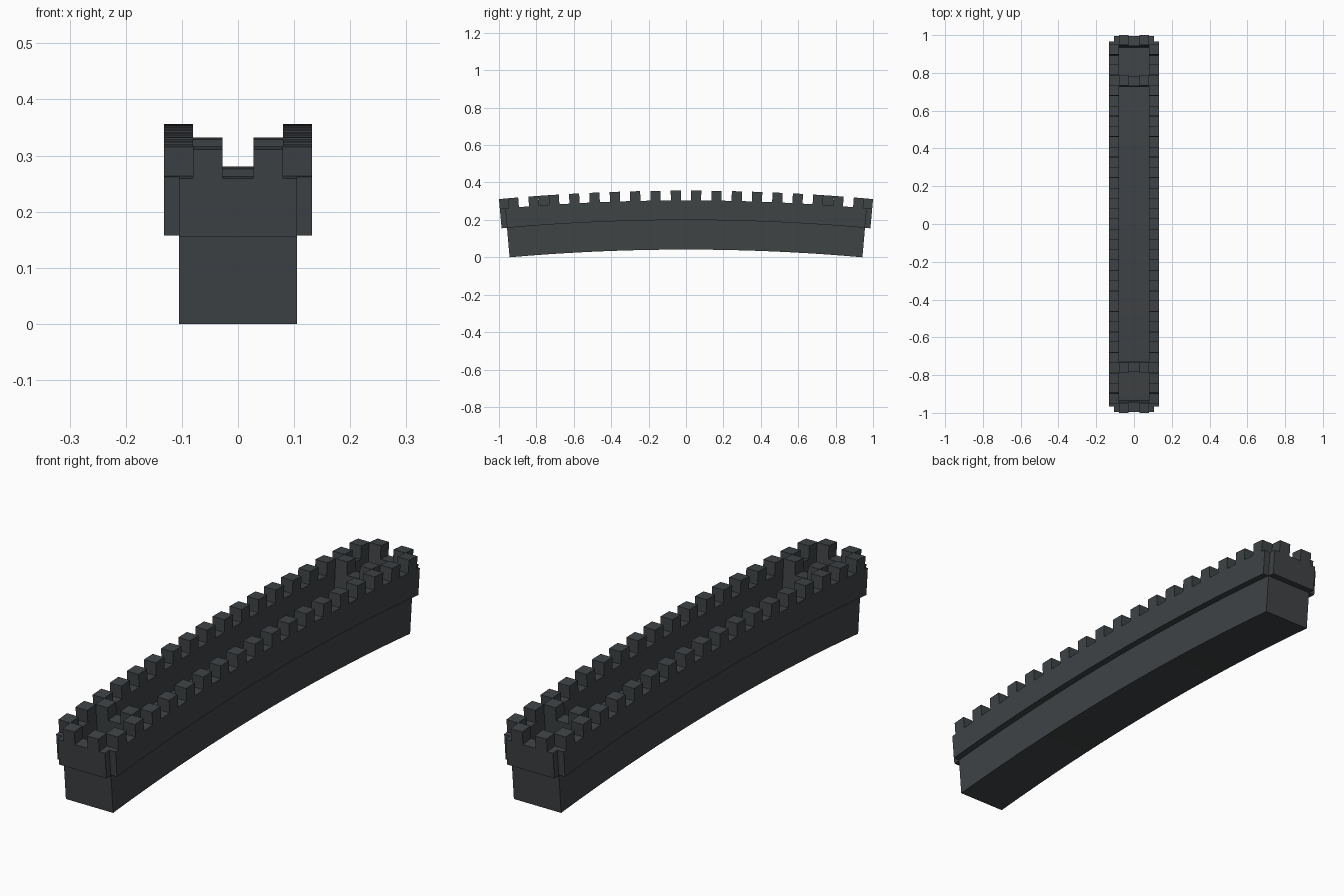
import bpy, bmesh
from math import sin, cos

if "Cube" in bpy.data.objects:
    bpy.data.objects.remove(bpy.data.objects["Cube"])

R = 10.785                 # radius of the arched underside
RT = R + 0.315             # radius at the merlon tops, where lengths are measured
END = 0.972                # half length of the wall
T_BASE, T_WALK, T_TOP = 0.158, 0.263, 0.315   # base top, parapet top, merlon top
X_BASE, X_IN, X_OUT = 0.105, 0.08, 0.132
M_IN = 0.028               # half width of the gap between end merlons
PITCH = 0.1089             # merlon spacing along the sides
DROP = R * cos(END / RT)

stone = bpy.data.materials.new("dark_stone")
stone.diffuse_color = (0.05, 0.056, 0.06, 1)
stone.use_nodes = True
stone.node_tree.nodes["Principled BSDF"].inputs["Base Color"].default_value = stone.diffuse_color


def bend(x, s, t):
    a = s / RT
    return (x, (R + t) * sin(a), (R + t) * cos(a) - DROP)


def add_block(bm, x0, x1, s0, s1, t0, t1, seg=1, bottom=True):
    """Box bent along the arch, cut into seg slices."""
    rings = []
    for i in range(seg + 1):
        s = s0 + (s1 - s0) * i / seg
        rings.append([bm.verts.new(bend(x, s, t))
                      for x, t in ((x0, t0), (x1, t0), (x1, t1), (x0, t1))])
    for a, b in zip(rings, rings[1:]):
        for k in range(4):
            if k or bottom:
                n = (k + 1) % 4
                bm.faces.new((a[k], a[n], b[n], b[k]))
    bm.faces.new(rings[0][::-1])
    bm.faces.new(rings[-1])


def make(name, blocks):
    bm = bmesh.new()
    for b in blocks:
        add_block(bm, *b)
    bmesh.ops.recalc_face_normals(bm, faces=bm.faces)
    me = bpy.data.meshes.new(name)
    bm.to_mesh(me)
    bm.free()
    me.materials.append(stone)
    ob = bpy.data.objects.new(name, me)
    bpy.context.collection.objects.link(ob)


def cross_wall(name, half_width, s0, s1):
    """Wall across the walkway carrying two merlons."""
    blocks = [(-half_width, half_width, s0, s1, T_BASE, T_WALK)]
    for x0, x1 in ((-X_IN, -M_IN), (M_IN, X_IN)):
        blocks.append((x0, x1, s0, s1, T_WALK, T_TOP, 1, False))
    make(name, blocks)


# main wall body, its top is the walkway
make("wall_body", [(-X_BASE, X_BASE, -END, END, 0, T_BASE, 36)])

# long overhanging parapets with merlons
for side, x0, x1 in (("left", -X_OUT, -X_IN), ("right", X_IN, X_OUT)):
    blocks = [(x0, x1, -END, END, T_BASE, T_WALK, 36)]
    for i in range(18):
        c = (i - 8.5) * PITCH
        blocks.append((x0, x1, c - PITCH / 4, c + PITCH / 4, T_WALK, T_TOP, 1, False))
    make(side + "_parapet", blocks)

# overhanging end parapets and the inner cross walls
for end, sg in (("front", -1), ("back", 1)):
    cross_wall(end + "_end_parapet", X_BASE, *sorted((sg * 0.949, sg * 1.0014)))
    cross_wall(end + "_inner_wall", X_IN, *sorted((sg * 0.735, sg * 0.789)))
